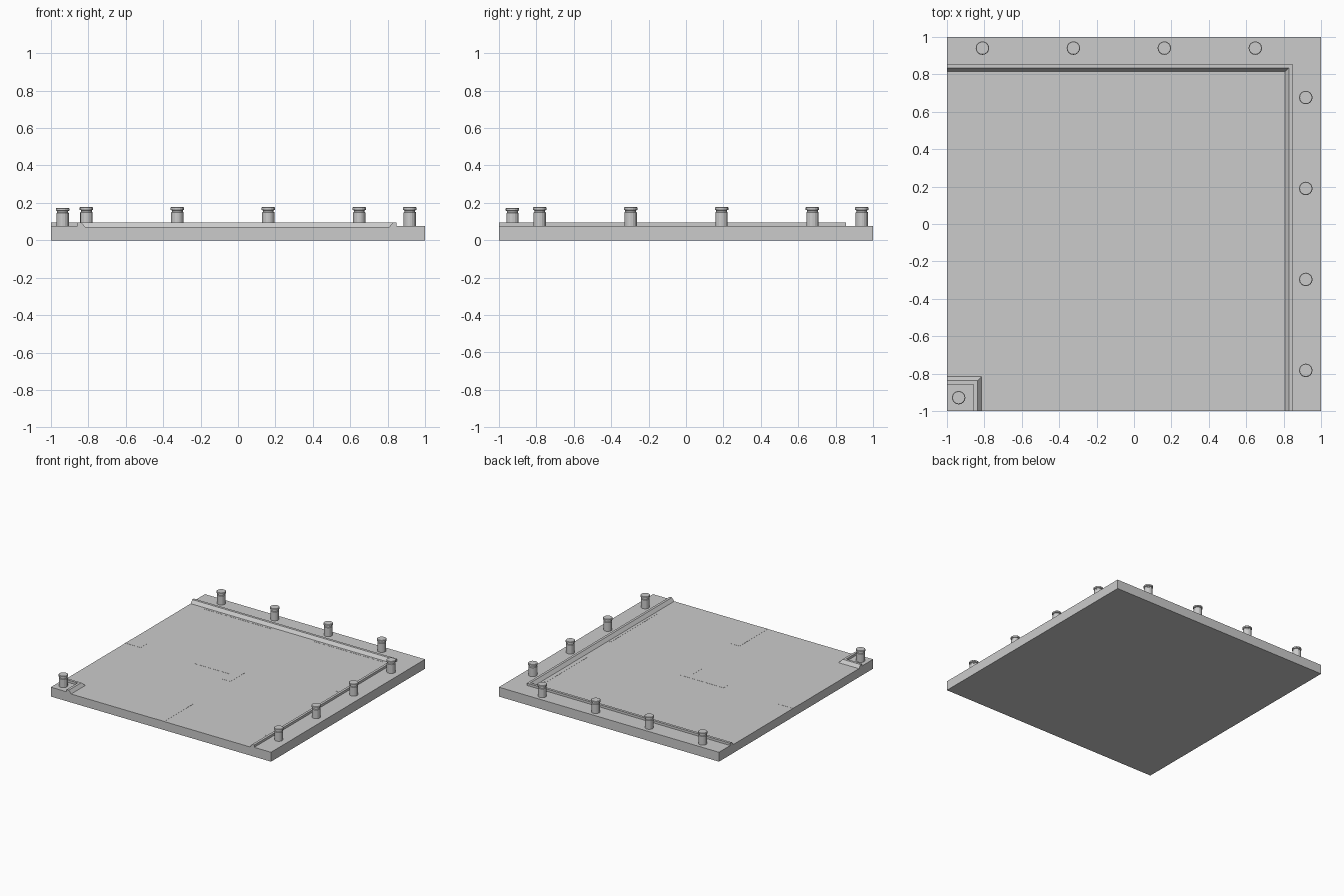
import bpy, bmesh, math

if "Cube" in bpy.data.objects:
    bpy.data.objects.remove(bpy.data.objects["Cube"])

ROAD, WALK, CURB = 0.07, 0.077, 0.096


def finish(bm, name):
    bmesh.ops.recalc_face_normals(bm, faces=bm.faces)
    me = bpy.data.meshes.new(name)
    bm.to_mesh(me)
    bm.free()
    ob = bpy.data.objects.new(name, me)
    bpy.context.collection.objects.link(ob)
    return ob


def box(name, x0, x1, y0, y1, z0, z1):
    bm = bmesh.new()
    bmesh.ops.create_cube(bm, size=1)
    for v in bm.verts:
        v.co = ((x0 + x1) / 2 + v.co.x * (x1 - x0),
                (y0 + y1) / 2 + v.co.y * (y1 - y0),
                (z0 + z1) / 2 + v.co.z * (z1 - z0))
    return finish(bm, name)


def sweep(name, rails, heights):
    """Skin a cross-section between polyline rails and cap both ends."""
    bm = bmesh.new()
    rows = [[bm.verts.new((x, y, z)) for x, y in rail]
            for rail, z in zip(rails, heights)]
    n = len(rows)
    for i in range(n):
        a, b = rows[i], rows[(i + 1) % n]
        for j in range(len(a) - 1):
            bm.faces.new((a[j], a[j + 1], b[j + 1], b[j]))
    for end in (0, -1):
        bm.faces.new([r[end] for r in rows])
    return finish(bm, name)


def bollard(name, x, y, base=WALK, sides=16):
    profile = [(0.033, 0), (0.033, 0.072), (0.029, 0.075), (0.029, 0.083),
               (0.036, 0.086), (0.036, 0.097), (0.033, 0.1)]
    bm = bmesh.new()
    rings = [[bm.verts.new((x + r * math.cos(2 * math.pi * k / sides),
                            y + r * math.sin(2 * math.pi * k / sides), base + z))
              for k in range(sides)] for r, z in profile]
    for a, b in zip(rings, rings[1:]):
        for k in range(sides):
            m = (k + 1) % sides
            bm.faces.new((a[k], a[m], b[m], b[k]))
    bm.faces.new(rings[0])
    bm.faces.new(rings[-1])
    return finish(bm, name)


# Road slab
box("road_slab", -1, 1, -1, 1, 0, ROAD)

# Outer pavement with sloped kerb, along the back and right edges
offsets = [(0.807, 0.814), (0.828, 0.834), (0.848, 0.855), (0.848, 0.855), (1, 1), (1, 1)]
heights = [ROAD, CURB, CURB, WALK, WALK, ROAD]
sweep("outer_pavement", [[(-1, y), (x, y), (x, -1)] for x, y in offsets], heights)

# Small pavement on the opposite corner
insets = [-0.816, -0.837, -0.857, -0.857]
rails = [[(-1, d), (d, d), (d, -1)] for d in insets] + [[(-1, -1)] * 3] * 2
sweep("corner_kerb", rails[:4] + [rails[3]], [ROAD, CURB, CURB, WALK, ROAD])
box("corner_pavement", -1, -0.857, -1, -0.857, ROAD, WALK)

# Painted road markings
marks = [(-0.86, -0.23, 0.793, 0.808), (0.14, 0.77, 0.793, 0.808),
         (0.77, 0.803, 0.17, 0.715), (0.782, 0.803, -0.765, -0.14),
         (-0.045, 0.03, -1, -0.63), (-0.045, 0.03, -0.14, -0.035),
         (-1, -0.86, -0.035, 0.04), (-0.37, 0.03, -0.035, 0.04)]
for i, m in enumerate(marks):
    box(f"road_marking_{i}", *m, ROAD - 0.01, ROAD + 0.001)

# Bollards
for i in range(4):
    bollard(f"back_bollard_{i}", -0.81 + 0.486 * i, 0.94)
    bollard(f"right_bollard_{i}", 0.918, 0.676 - 0.486 * i)
bollard("corner_bollard", -0.937, -0.928, WALK - 0.004)
